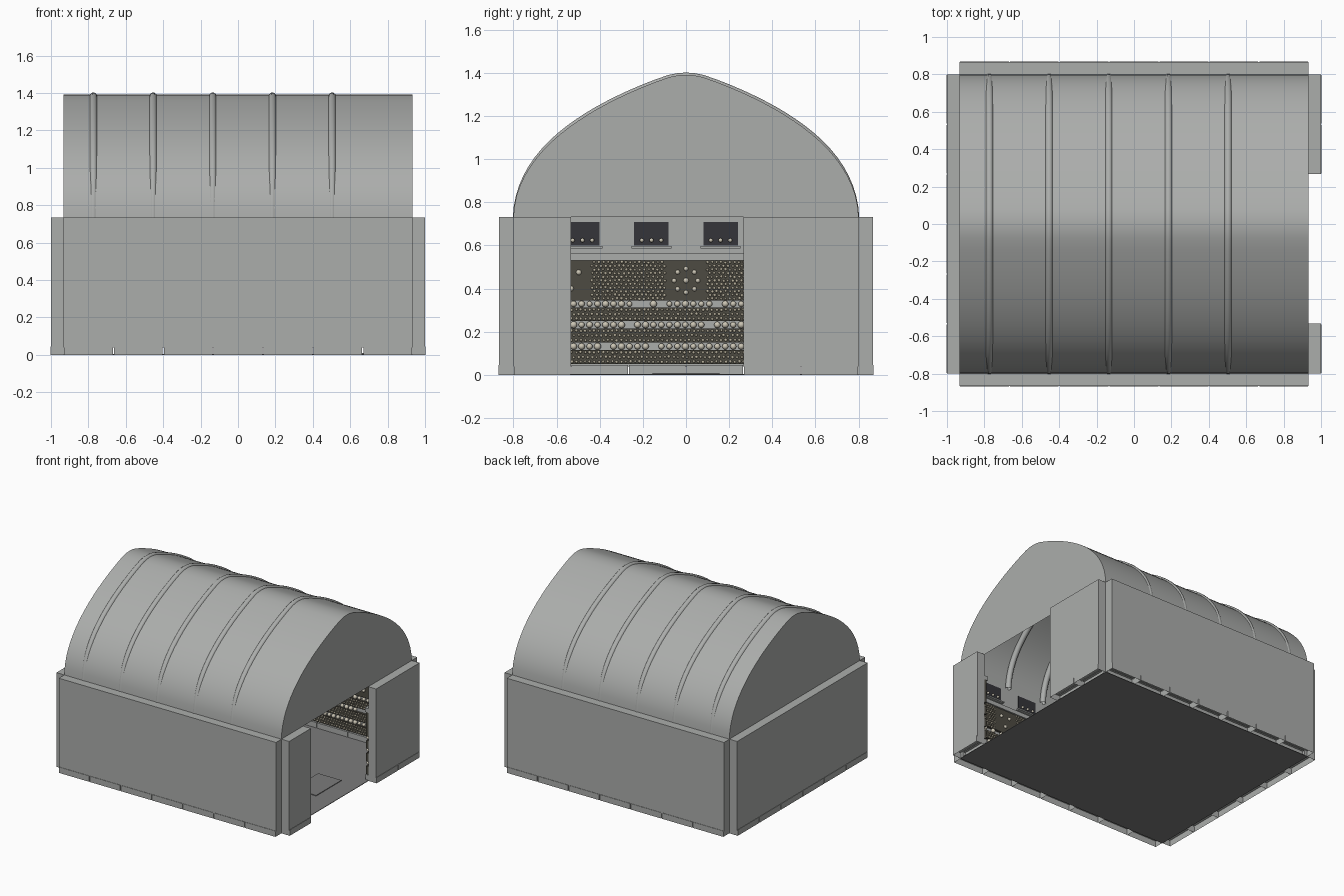
import bpy, bmesh, math, random
from mathutils import Vector

if "Cube" in bpy.data.objects:
    bpy.data.objects.remove(bpy.data.objects["Cube"])

random.seed(4)
X, Y, T, H = 0.933, 0.80, 0.067, 0.733      # inner half sizes, wall thickness, wall height
TILE = 0.2667


def material(name, rgb):
    m = bpy.data.materials.new(name)
    m.diffuse_color = (*rgb, 1)
    m.use_nodes = True
    m.node_tree.nodes["Principled BSDF"].inputs["Base Color"].default_value = m.diffuse_color
    return m


STONE = material("grey_stone", (0.41, 0.42, 0.41))
PAVING = material("dark_paving", (0.20, 0.20, 0.20))
BACK = material("dark_earth", (0.075, 0.07, 0.055))
BONE = material("bone", (0.46, 0.42, 0.32))
SKULL = material("pale_bone", (0.6, 0.56, 0.46))
DARK = material("niche_dark", (0.035, 0.035, 0.042))


class Part:
    """Collects boxes and balls into one mesh object."""

    def __init__(self, name, mat=None, smooth=False):
        self.name, self.mat, self.smooth = name, mat, smooth
        self.v, self.f = [], []

    def box(self, a, b, base=True):
        n = len(self.v)
        lo = [min(p, q) for p, q in zip(a, b)]
        hi = [max(p, q) for p, q in zip(a, b)]
        self.v += [(x, y, z) for x in (lo[0], hi[0]) for y in (lo[1], hi[1]) for z in (lo[2], hi[2])]
        faces = [(0, 1, 3, 2), (4, 6, 7, 5), (0, 4, 5, 1), (2, 3, 7, 6), (1, 5, 7, 3)]
        if base:
            faces.append((0, 2, 6, 4))
        for q in faces:
            self.f.append([n + i for i in q])

    def ball(self, c, r, shape):
        n = len(self.v)
        self.v += [(c[0] + p[0] * r, c[1] + p[1] * r, c[2] + p[2] * r) for p in shape[0]]
        self.f += [[n + i for i in q] for q in shape[1]]

    def build(self):
        me = bpy.data.meshes.new(self.name)
        me.from_pydata(self.v, [], self.f)
        if self.smooth:
            me.polygons.foreach_set("use_smooth", [True] * len(me.polygons))
        if self.mat:
            me.materials.append(self.mat)
        ob = bpy.data.objects.new(self.name, me)
        bpy.context.collection.objects.link(ob)
        return ob


def ico(sub):
    bm = bmesh.new()
    bmesh.ops.create_icosphere(bm, subdivisions=sub, radius=1)
    bm.verts.index_update()
    out = ([tuple(v.co) for v in bm.verts], [[v.index for v in f.verts] for f in bm.faces])
    bm.free()
    return out


SMALL, ROUND = ico(1), ico(2)

walls = Part("walls", STONE)
skirting = Part("skirting_blocks", STONE)
ledge = Part("wall_ledge", STONE)
sills = Part("niche_sills", STONE)
niches = Part("niches", DARK)
panels = Part("bone_stack_backing", BACK)
bones = Part("bone_ends", BONE, True)
skulls = Part("skulls", SKULL, True)


def wall(origin, along, inward, s0, s1, niche_at, rosettes):
    """One wall run with its skirting, stacked bones, ledge and niches."""
    o, a, n = Vector(origin), Vector(along), Vector(inward)

    def P(s, d, z):
        return o + a * s + n * d + Vector((0, 0, z))

    # wall stands on a course of open-bottomed blocks
    walls.box(P(s0, 0, .04), P(s1, -T, H), base=False)
    for i in range(round((s1 - s0) / TILE)):
        s = s0 + i * TILE
        skirting.box(P(s + .003, .025, 0), P(s + TILE - .003, -T - .003, .045), base=False)
    ledge.box(P(s0, 0, .53), P(s1, .03, .562))

    # bone bands
    for z0, z1 in ((.05, .115), (.15, .215), (.25, .312), (.345, .53)):
        panels.box(P(s0, 0, z0), P(s1, .018, z1))
        rows = int((z1 - z0) / .0165)
        for r in range(rows):
            z = z0 + (r + .5) * (z1 - z0) / rows
            s = s0 + (.008 if r % 2 else .018)
            while s < s1 - .006:
                clear = z0 > .3 and any(abs(s - c) < .093 for c in rosettes)
                if not clear:
                    bones.ball(P(s + random.uniform(-.002, .002), .018, z + random.uniform(-.002, .002)),
                               random.uniform(.0065, .0085), SMALL)
                s += .021

    # skull rows between the bands
    for z in (.132, .232, .329):
        s = s0 + .02
        while s < s1 - .01:
            if random.random() > .15:
                skulls.ball(P(s, .014, z), random.uniform(.013, .017), ROUND)
            s += .037

    # skull motifs: full ring in the middle, three skulls at the sides
    for c in rosettes:
        if c == 0:
            skulls.ball(P(c, .02, .437), .013, ROUND)
            for k in range(8):
                t = k * math.pi / 4
                skulls.ball(P(c + .055 * math.cos(t), .02, .437 + .055 * math.sin(t)), .011, ROUND)
        else:
            for ds, z in ((-.036, .475), (.036, .475), (-.0, .4)):
                skulls.ball(P(c + ds, .02, z), .013, ROUND)

    # niches with sills and three small skulls
    for c in niche_at:
        niches.box(P(c - .08, 0, .6), P(c + .08, .003, .708))
        sills.box(P(c - .093, 0, .587), P(c + .093, .025, .597))
        for k in (-1, 0, 1):
            skulls.ball(P(c + k * .045, .012, .624), .01, ROUND)


four = (-.48, -.16, .16, .48)
five = (-.64, -.32, 0, .32, .64)
wall((-X, 0, 0), (0, 1, 0), (1, 0, 0), -Y, Y, four, (-.533, 0, .533))
wall((X, 0, 0), (0, 1, 0), (-1, 0, 0), -Y, -Y + TILE, (), ())
wall((X, 0, 0), (0, 1, 0), (-1, 0, 0), TILE, Y, (.48,), (.533,))
for side in (-1, 1):
    wall((0, side * Y, 0), (1, 0, 0), (0, -side, 0), -X, X, five, (-.533, 0, .533))

# floor and raised slab
floor = Part("floor", PAVING)
floor.box((-X, -Y, 0), (X, Y, .004))
slab = Part("floor_slab", PAVING)
slab.box((.58, -.155, .004), (.78, .155, .009))

for part in (walls, skirting, ledge, sills, niches, panels, bones, skulls, floor, slab):
    part.build()


# ogee vault profile, half arch from springing to crown
def half_arch(n=20):
    c = [Vector(p) for p in ((.8, H), (.79, 1.08), (.35, 1.28), (.13, 1.362))]
    pts = []
    for i in range(n + 1):
        t = i / n
        u = 1 - t
        pts.append(c[0] * u**3 + c[1] * 3 * u * u * t + c[2] * 3 * u * t * t + c[3] * t**3)
    return pts + [Vector((.075, 1.381)), Vector((.035, 1.389))]


half = half_arch()
arch = half + [Vector((0, 1.391))] + [Vector((-p.x, p.y)) for p in reversed(half)]

# vault shell
vault = Part("vault_roof", STONE, True)
vault.v = [(x, p.x, p.y) for p in arch for x in (-X, X)]
vault.f = [[2 * i, 2 * i + 2, 2 * i + 3, 2 * i + 1] for i in range(len(arch) - 1)]
shell = vault.build()
if shell.data.polygons[len(arch) // 2].normal.z < 0:
    shell.data.flip_normals()

# gable ends
for name, x in (("gable_left", -X), ("gable_right", X)):
    g = Part(name, STONE)
    g.v = [(x, p.x, p.y) for p in arch]
    order = list(range(len(arch)))
    g.f = [order if x > 0 else order[::-1]]
    g.build()

# vault ribs, sinking into the shell near the springing
for i in range(5):
    cu = bpy.data.curves.new("vault_rib", "CURVE")
    cu.dimensions = "3D"
    cu.bevel_depth, cu.bevel_resolution = .021, 3
    cu.materials.append(STONE)
    sp = cu.splines.new("POLY")
    sp.points.add(len(arch) - 1)
    for q, p in zip(sp.points, arch):
        q.co = (-.773 + i * .319, p.x * (1 - .021 * abs(p.x / .8) ** 5), p.y - .0095, 1)
    bpy.context.collection.objects.link(bpy.data.objects.new("vault_rib", cu))
